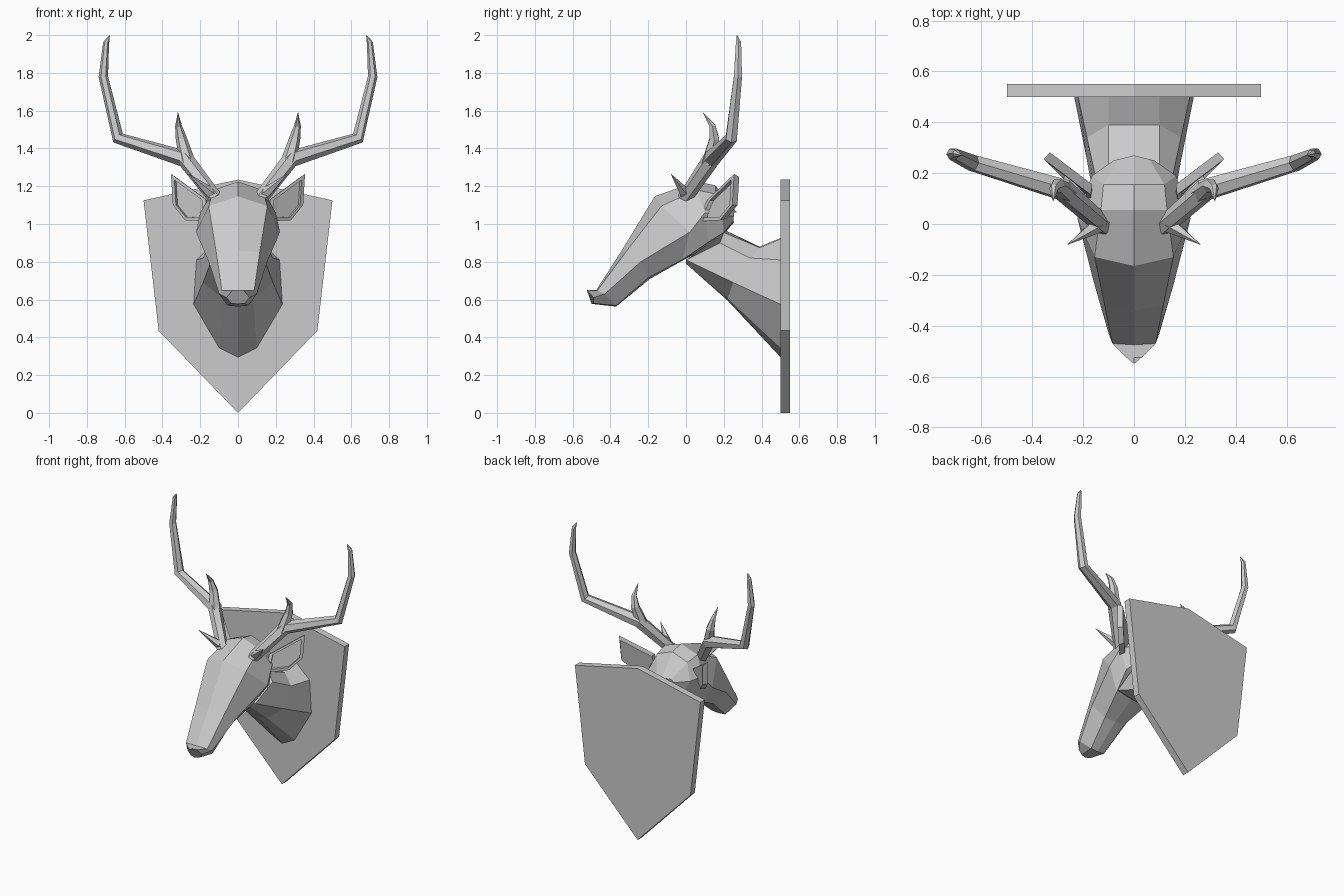
import bpy, bmesh, math
from mathutils import Vector

if "Cube" in bpy.data.objects:
    bpy.data.objects.remove(bpy.data.objects["Cube"])


def finish(name, bm, mirror=False):
    bmesh.ops.recalc_face_normals(bm, faces=bm.faces)
    me = bpy.data.meshes.new(name)
    bm.to_mesh(me)
    bm.free()
    ob = bpy.data.objects.new(name, me)
    bpy.context.collection.objects.link(ob)
    if mirror:
        mod = ob.modifiers.new("Mirror", "MIRROR")
        mod.use_mirror_merge = False
    return ob


def bridge(bm, rings):
    """Skin a list of equal point rings and cap both ends."""
    vs = [[bm.verts.new(p) for p in r] for r in rings]
    n = len(vs[0])
    for a, b in zip(vs, vs[1:]):
        for i in range(n):
            j = (i + 1) % n
            bm.faces.new((a[i], a[j], b[j], b[i]))
    bm.faces.new(vs[0])
    bm.faces.new(vs[-1])


def symmetric(half):
    """Complete a half ring (top centre to bottom centre) across x = 0."""
    return half + [(-x, y, z) for x, y, z in half[-2:0:-1]]


def tube(bm, path, sides=6):
    """Faceted tapering tube through (x, y, z, radius) points."""
    pts = [Vector(p[:3]) for p in path]
    rings = []
    for i, p in enumerate(pts):
        d = Vector()
        if i > 0:
            d += (p - pts[i - 1]).normalized()
        if i < len(pts) - 1:
            d += (pts[i + 1] - p).normalized()
        d.normalize()
        u = d.cross(Vector((0, 1, 0))).normalized()
        v = d.cross(u)
        rings.append([p + path[i][3] * (math.cos(a) * u + math.sin(a) * v)
                      for a in (math.tau * k / sides for k in range(sides))])
    bridge(bm, rings)


# Shield plaque
outline = [(0, 0), (.42, .435), (.5, 1.125), (0, 1.235), (-.5, 1.125), (-.42, .435)]
bm = bmesh.new()
bridge(bm, [[(x, y, z) for x, z in outline] for y in (.50, .55)])
finish("plaque", bm)

# Neck flaring back to the plaque
neck = [
    [(0, .20, .97), (.10, .20, .955), (.15, .18, .90), (.14, 0, .81), (.06, 0, .79), (0, 0, .79)],
    [(0, .39, .88), (.10, .39, .875), (.185, .34, .82), (.185, .25, .69), (.08, .22, .605), (0, .22, .595)],
    [(0, .50, .925), (.10, .50, .92), (.22, .50, .81), (.235, .50, .575), (.10, .50, .345), (0, .50, .295)],
]
bm = bmesh.new()
bridge(bm, [symmetric(r) for r in neck])
finish("neck", bm)

# Head, from nose to back of skull
head = [
    [(0, -.55, .65), (.03, -.525, .65), (.06, -.49, .61), (.035, -.49, .58), (0, -.50, .577)],
    [(0, -.475, .65), (.085, -.47, .648), (.10, -.43, .63), (.055, -.37, .568), (0, -.37, .563)],
    [(0, -.34, .86), (.115, -.32, .85), (.155, -.24, .80), (.08, -.20, .715), (0, -.19, .71)],
    [(0, -.165, 1.147), (.155, -.13, 1.095), (.222, .02, .957), (.13, -.02, .81), (0, -.03, .80)],
    [(0, .055, 1.225), (.13, .055, 1.18), (.20, .10, 1.06), (.165, .12, .905), (0, .12, .88)],
    [(0, .155, 1.205), (.12, .155, 1.16), (.165, .19, 1.05), (.12, .20, .955), (0, .20, .945)],
    [(0, .27, 1.06), (.06, .255, 1.06), (.08, .25, 1.04), (.06, .25, 1.015), (0, .255, 1.01)],
]
bm = bmesh.new()
bridge(bm, [symmetric(r) for r in head])
finish("head", bm)

# Ears: leaf-shaped slabs with a hollowed front
bm = bmesh.new()
leaf = [Vector(p) for p in [(.17, .115, 1.13), (.355, .255, 1.265), (.345, .245, 1.10),
                            (.28, .18, 1.02), (.17, .06, 1.015)]]
back = Vector((-.015, .035, 0))
centre = sum(leaf, Vector()) / len(leaf)
hollow = [p.lerp(centre, .2) for p in leaf]
bridge(bm, [[p + back * .6 for p in hollow], hollow, leaf, [p.lerp(centre, .1) + back for p in leaf]])
finish("ears", bm, True)

# Antlers: main beam, upper tine and brow tine
bm = bmesh.new()
tube(bm, [(.115, -.01, 1.13, .038), (.28, .135, 1.345, .046), (.635, .24, 1.455, .034),
          (.713, .275, 1.78, .025), (.698, .278, 1.96, .016), (.68, .27, 1.998, .002)])
tube(bm, [(.265, .12, 1.32, .042), (.30, .15, 1.45, .030), (.315, .14, 1.52, .018),
          (.318, .09, 1.59, .001)])
tube(bm, [(.11, .01, 1.14, .035), (.16, -.015, 1.175, .028), (.26, -.08, 1.265, .001)], 5)
finish("antlers", bm, True)
